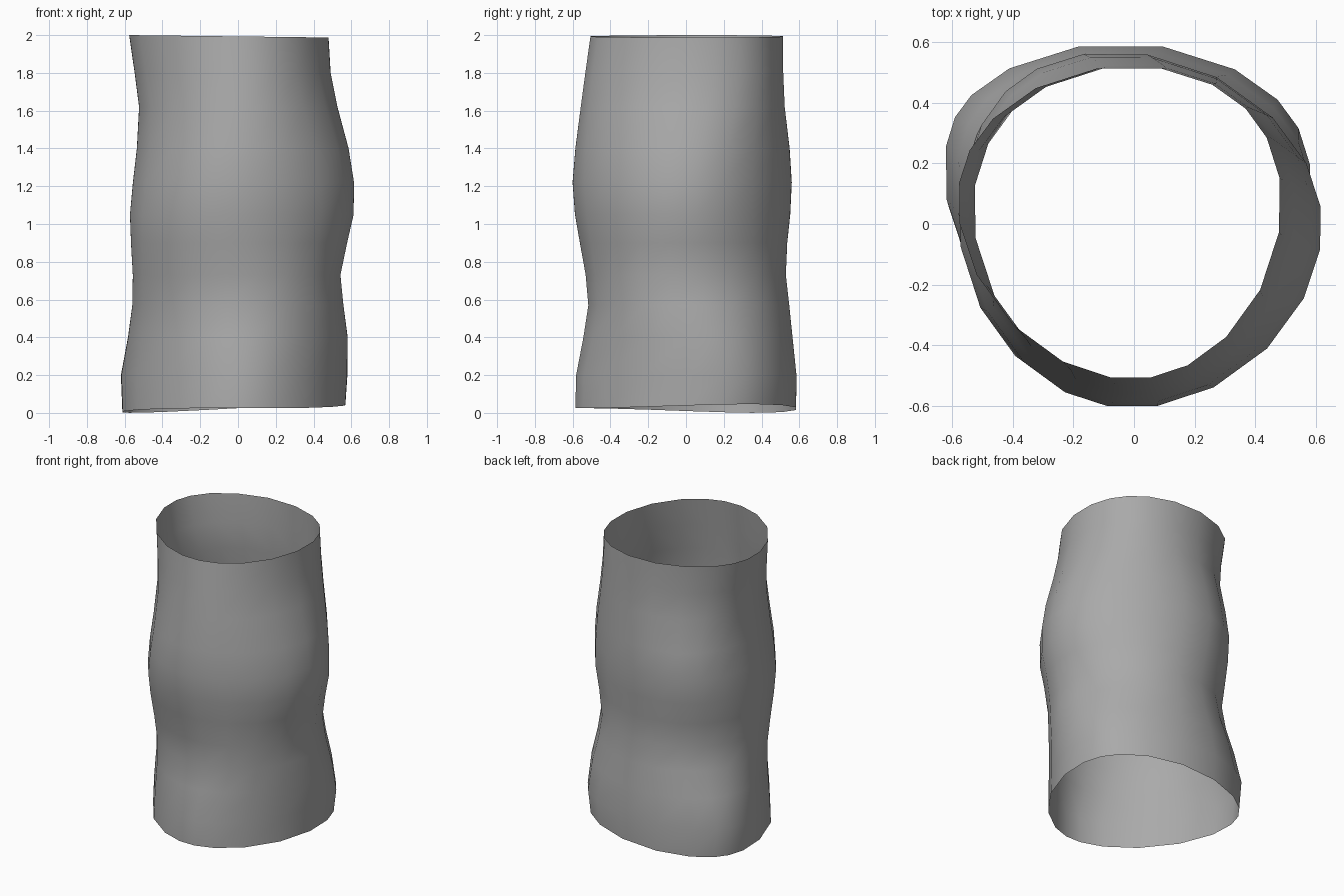
import bpy
import bmesh
from math import cos, sin, pi

# Remove the default cube
default_cube = bpy.data.objects.get("Cube")
if default_cube:
    bpy.data.objects.remove(default_cube, do_unlink=True)

SIDES = 20

# Each ring: height, then how far it reaches (thousandths) in eight
# directions, counter-clockwise from +x
RINGS = [
    (0.00, 565, 620, 583, 677, 608, 558, 580, 562),
    (0.20, 575, 635, 585, 690, 615, 550, 575, 560),
    (0.40, 573, 610, 560, 648, 575, 537, 535, 556),
    (0.57, 552, 575, 542, 597, 553, 530, 511, 556),
    (0.73, 541, 548, 528, 566, 555, 545, 530, 558),
    (0.90, 575, 560, 535, 588, 565, 575, 560, 580),
    (1.05, 608, 580, 550, 608, 570, 594, 585, 608),
    (1.22, 608, 583, 556, 620, 553, 590, 595, 612),
    (1.40, 585, 570, 550, 592, 537, 560, 585, 585),
    (1.62, 533, 548, 530, 548, 530, 525, 562, 535),
    (1.80, 500, 535, 525, 550, 555, 515, 540, 500),
    (2.00, 490, 525, 525, 570, 585, 513, 515, 474),
]


def outline_point(reach, angle):
    """Point of the smooth closed outline whose extents match the reach values."""
    count = len(reach)
    support = sum(reach) / count
    slope = 0.0
    for wave in range(1, count // 2):
        steps = [2 * pi * wave * i / count for i in range(count)]
        a = 2 / count * sum(r * cos(s) for r, s in zip(reach, steps))
        b = 2 / count * sum(r * sin(s) for r, s in zip(reach, steps))
        support += a * cos(wave * angle) + b * sin(wave * angle)
        slope += wave * (b * cos(wave * angle) - a * sin(wave * angle))
    x = support * cos(angle) - slope * sin(angle)
    y = support * sin(angle) + slope * cos(angle)
    return x, y


def rim_tilt(x, y, z):
    """Small unevenness of the open bottom and top rims."""
    if z == RINGS[0][0]:
        return 0.025 + 0.05 * x * (y + 0.5)
    if z == RINGS[-1][0]:
        return -0.007 - 0.012 * x
    return 0.0


def make_material(name, colour):
    material = bpy.data.materials.new(name)
    material.use_nodes = True
    material.diffuse_color = colour
    shader = material.node_tree.nodes["Principled BSDF"]
    shader.inputs["Base Color"].default_value = colour
    return material


# Open, uneven sleeve lofted through the rings
bm = bmesh.new()
loops = []
for height, *extents in RINGS:
    reach = [e / 1000 for e in extents]
    loop = []
    for i in range(SIDES):
        x, y = outline_point(reach, 2 * pi * (i + 0.5) / SIDES)
        loop.append(bm.verts.new((x, y, height + rim_tilt(x, y, height))))
    loops.append(loop)

for lower, upper in zip(loops, loops[1:]):
    for i in range(SIDES):
        j = (i + 1) % SIDES
        bm.faces.new((lower[i], lower[j], upper[j], upper[i]))

mesh = bpy.data.meshes.new("sleeve")
bm.to_mesh(mesh)
bm.free()
mesh.shade_smooth()
mesh.materials.append(make_material("plain grey", (0.4, 0.4, 0.4, 1.0)))

sleeve = bpy.data.objects.new("sleeve", mesh)
bpy.context.collection.objects.link(sleeve)
